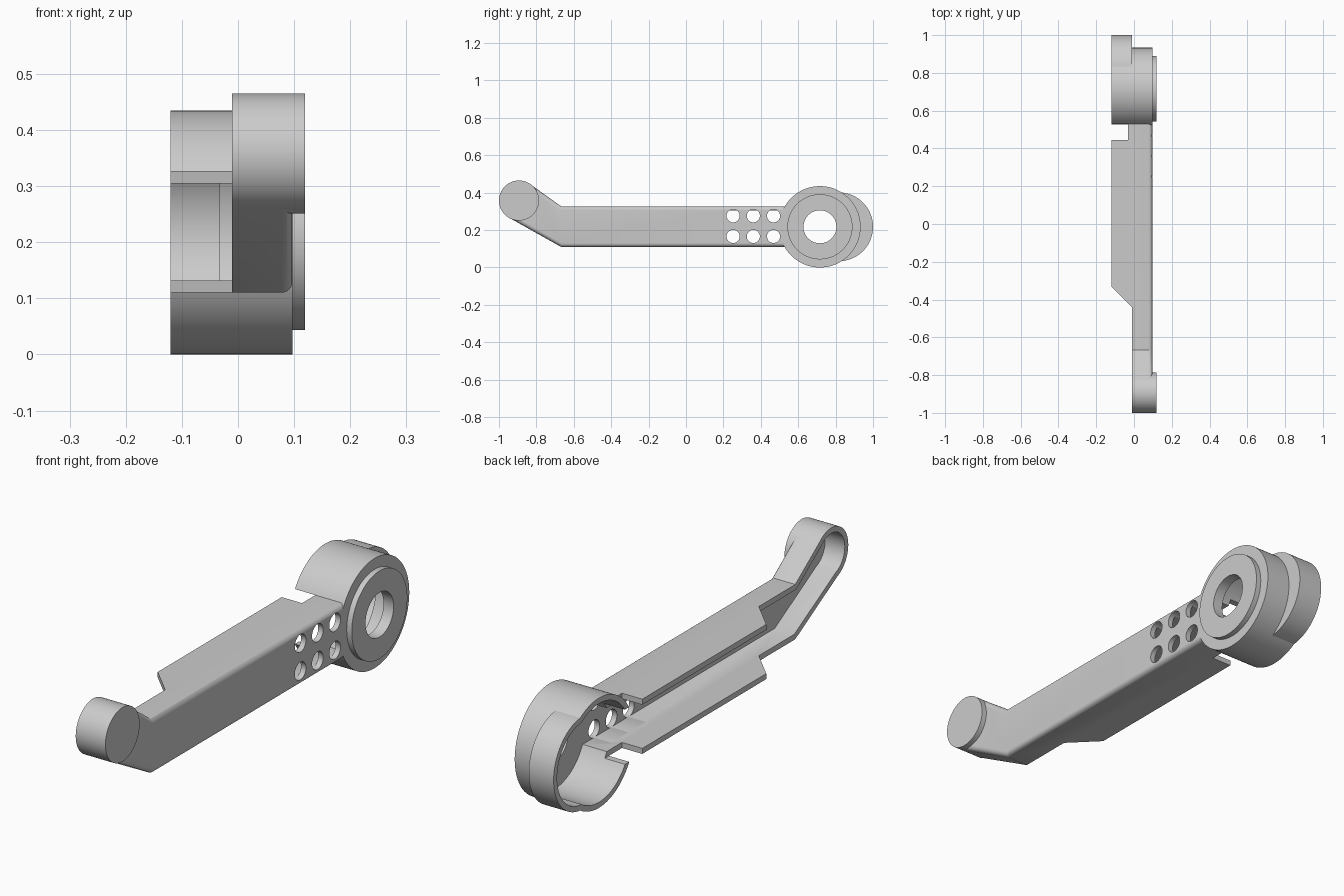
import bpy, bmesh
from math import sin, cos, pi, asin, atan2, hypot, sqrt

if "Cube" in bpy.data.objects:
    bpy.data.objects.remove(bpy.data.objects["Cube"])

T = 0.022            # wall thickness
FACE = 0.097         # outer flat face of the arm
EYE = (-0.893, 0.358, 0.107)    # small end: y, z, radius
HUB = (0.716, 0.2175, 0.2175)   # big ring
LOBE = (0.816, 0.2175, 0.184)   # offset rear lobe


def prism(name, loop, lo, hi, axis='x', bevel=0):
    """Extrude a closed outline along x (outline in y,z) or z (outline in x,y)."""
    bm = bmesh.new()
    place = (lambda a, b, h: (h, a, b)) if axis == 'x' else (lambda a, b, h: (a, b, h))
    low = [bm.verts.new(place(a, b, lo)) for a, b in loop]
    high = [bm.verts.new(place(a, b, hi)) for a, b in loop]
    bm.faces.new(low)
    bm.faces.new(high)
    n = len(loop)
    for i in range(n):
        j = (i + 1) % n
        bm.faces.new((low[i], low[j], high[j], high[i]))
    bmesh.ops.recalc_face_normals(bm, faces=bm.faces)
    if bevel:
        edges = [e for e in bm.edges if all(v in high for v in e.verts)]
        bmesh.ops.bevel(bm, geom=edges, offset=bevel, segments=6, profile=0.5, affect='EDGES')
    me = bpy.data.meshes.new(name)
    bm.to_mesh(me)
    bm.free()
    ob = bpy.data.objects.new(name, me)
    bpy.context.collection.objects.link(ob)
    return ob


def disc(name, y, z, r, lo, hi, n=96):
    loop = [(y + r * cos(2 * pi * (i + 0.5) / n), z + r * sin(2 * pi * (i + 0.5) / n))
            for i in range(n)]
    return prism(name, loop, lo, hi)


def tangent(p, r, side):
    """Point where the line from p touches the small-end circle."""
    dy, dz = EYE[0] - p[0], EYE[1] - p[1]
    d = hypot(dy, dz)
    a = atan2(dz, dy) + side * asin(r / d)
    k = sqrt(d * d - r * r)
    return (p[0] + k * cos(a), p[1] + k * sin(a))


def arm_outline(t):
    """Straight arm plus cranked neck, inset by t (ends just inside the small end)."""
    top, bottom = (-0.668 - 0.32 * t, 0.327 - t), (-0.668 + 0.26 * t, 0.11 + t)
    r = EYE[2] - t - 0.001
    return [(0.6, top[1]), top, tangent(top, r, -1), EYE[:2],
            tangent(bottom, r, 1), bottom, (0.6, bottom[1])]


def combine(ob, other, op):
    other.hide_render = True
    m = ob.modifiers.new(op, 'BOOLEAN')
    m.operation, m.solver, m.object = op, 'EXACT', other
    bpy.context.view_layer.objects.active = ob
    bpy.ops.object.modifier_apply(modifier=m.name)
    bpy.data.objects.remove(other, do_unlink=True)


# Arm, trimmed to its stepped, tapered plan shape, and with a notch before the ring
arm = prism('lever_arm', arm_outline(0), -0.12, FACE, bevel=0.02)
trims = [
    [(-0.3, -1.2), (-0.011, -1.2), (-0.011, -0.44), (-0.131, -0.32), (-0.3, -0.32)],
    [(-0.3, 0.445), (-0.031, 0.445), (-0.031, 0.7), (-0.3, 0.7)],
]
for loop in trims:
    combine(arm, prism('trim', loop, -0.5, 1, axis='z'), 'DIFFERENCE')

# Small end, ring, rear lobe and raised bosses
for part in (
    disc('small_end', *EYE, -0.011, 0.119),
    disc('hub', *HUB, -0.12, FACE),
    disc('lobe', *LOBE, -0.12, -0.011),
    disc('hub_boss', HUB[0], HUB[1], 0.174, 0.085, 0.119),
):
    combine(arm, part, 'UNION')

# Hollow inside, open towards -x
for cut in (
    prism('arm_cavity', arm_outline(T), -0.3, FACE - T),
    disc('small_end_cavity', EYE[0], EYE[1], EYE[2] - T, -0.3, FACE - T),
    disc('hub_cavity', HUB[0], HUB[1], HUB[2] - T, -0.3, FACE - T),
    disc('lobe_cavity', LOBE[0], LOBE[1], LOBE[2] - T, -0.3, -0.033),
    disc('hub_bore', HUB[0], HUB[1], 0.088, -0.3, 0.3),
    # Ring mouth, as tall as the arm
    prism('ring_mouth', [(0.46, 0.11), (0.62, 0.11), (0.62, 0.327), (0.46, 0.327)],
          -0.3, -0.031),
):
    combine(arm, cut, 'DIFFERENCE')

# Six lightening holes
for y in (0.252, 0.36, 0.468):
    for z in (0.166, 0.276):
        combine(arm, disc('hole', y, z, 0.035, 0.0, 0.3, 48), 'DIFFERENCE')

arm.select_set(True)
bpy.context.view_layer.objects.active = arm
bpy.ops.object.shade_smooth_by_angle()
